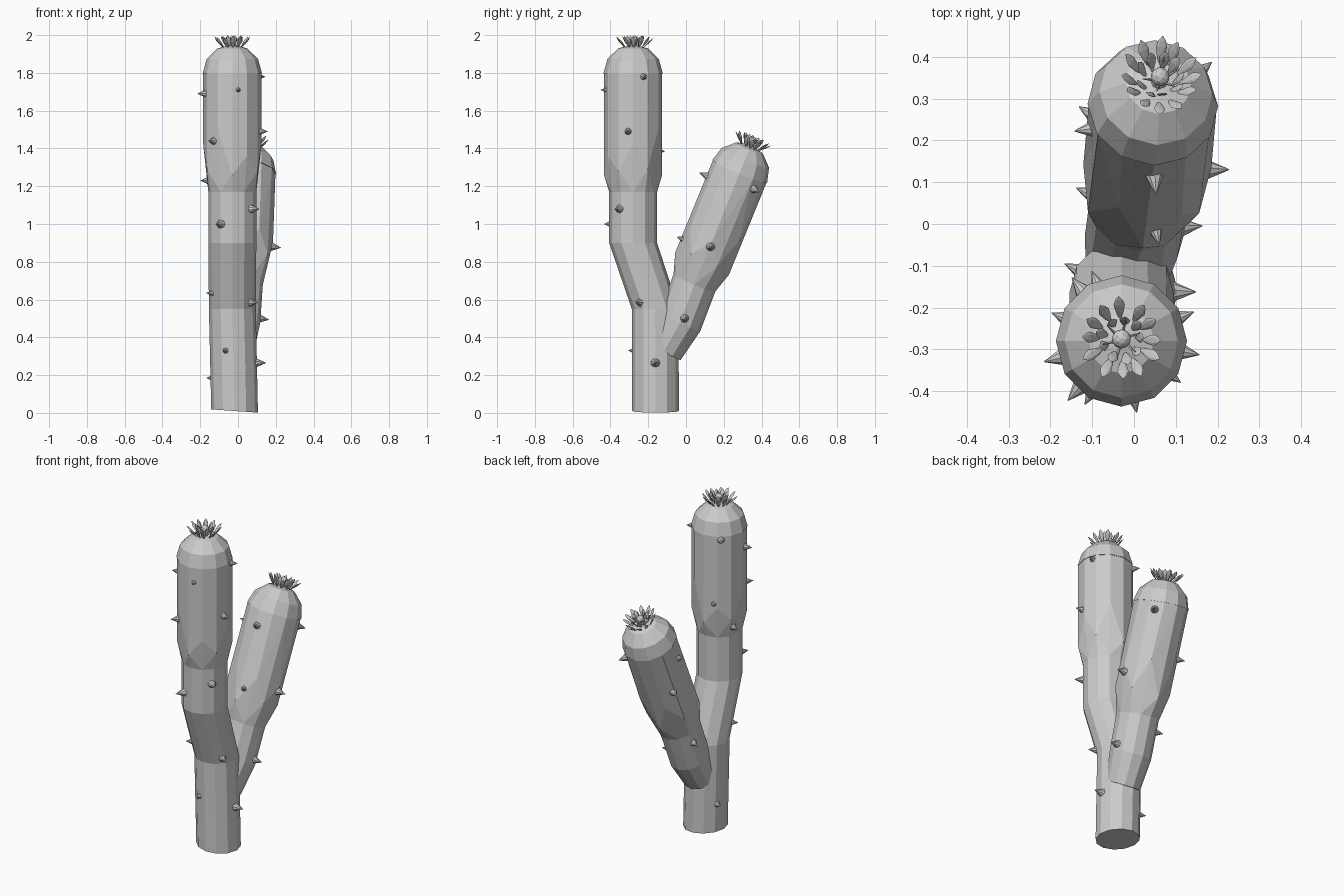
import bpy, bmesh, math, random
from mathutils import Vector, Matrix
from mathutils.bvhtree import BVHTree

if "Cube" in bpy.data.objects:
    bpy.data.objects.remove(bpy.data.objects["Cube"])

random.seed(4)
UP = Vector((0, 0, 1))


def finish(bm, name):
    bmesh.ops.recalc_face_normals(bm, faces=bm.faces)
    mesh = bpy.data.meshes.new(name)
    bm.to_mesh(mesh)
    obj = bpy.data.objects.new(name, mesh)
    bpy.context.collection.objects.link(obj)
    return obj


def frame(origin, axis):
    q = UP.rotation_difference(Vector(axis).normalized())
    return Matrix.Translation(origin) @ q.to_matrix().to_4x4()


def loft(bm, rings, n=12, flat=1.0, turn=0.0, mat=None):
    """rings: (centre, axis, radius, per-side offsets along the axis)"""
    loops = []
    for centre, axis, r, offs in rings:
        m = frame(Vector(centre), axis)
        if mat:
            m = mat @ m
        loops.append([bm.verts.new(m @ Vector((
            r * math.cos(turn + math.tau * i / n),
            r * flat * math.sin(turn + math.tau * i / n),
            offs[i % len(offs)]))) for i in range(n)])
    for a, b in zip(loops, loops[1:]):
        for i in range(n):
            j = (i + 1) % n
            bm.faces.new((a[i], a[j], b[j], b[i]))
    bm.faces.new(loops[0][::-1])
    bm.faces.new(loops[-1])


def cone(bm, mat, r1, r2, h, n):
    bmesh.ops.create_cone(bm, cap_ends=True, segments=n, radius1=r1, radius2=r2,
                          depth=h, matrix=mat @ Matrix.Translation((0, 0, h / 2)))


def stem(name, rings):
    bm = bmesh.new()
    loft(bm, rings)
    bmesh.ops.triangulate(bm, faces=[f for f in bm.faces if len(f.verts) == 4])
    bmesh.ops.recalc_face_normals(bm, faces=bm.faces)
    tree = BVHTree.FromBMesh(bm)
    finish(bm, name)
    return tree


def dome(name, mat, r):
    bm = bmesh.new()
    loft(bm, [((0, 0, r * 0.97 * math.sin(math.radians(a))), UP,
               max(r * math.cos(math.radians(a)), 0.002), [0]) for a in (0, 30, 60, 89.5)], mat=mat)
    finish(bm, name)


def thorns(name, tree, path, axis, spots):
    bm = bmesh.new()
    for z, azimuth, size in spots:
        # axis point at this height
        for (a, *_), (b, *_) in zip(path, path[1:]):
            if a[2] <= z <= b[2]:
                c = Vector(a).lerp(Vector(b), (z - a[2]) / (b[2] - a[2]))
                break
        t = math.radians(azimuth)
        d = Vector((math.cos(t), math.sin(t), 0))
        hit = tree.ray_cast(c + d, -d)[0]
        out = (d - axis * d.dot(axis)).normalized()
        cone(bm, frame(hit - out * 0.012, out), 0.025 * size, 0.001, 0.055 * size, 9)
    finish(bm, name)


def flower(name, mat):
    # pointed petals in two rings
    bm = bmesh.new()
    for count, radius, tilt, length, low in ((12, 0.052, 42, 0.07, -0.014), (9, 0.034, 24, 0.06, -0.008)):
        for i in range(count):
            a = math.tau * (i + random.uniform(-0.15, 0.15)) / count
            tip = math.radians(tilt + random.uniform(-7, 7))
            m = (mat @ Matrix.Rotation(a, 4, 'Z') @ Matrix.Translation((radius, 0, low))
                 @ Matrix.Rotation(tip, 4, 'Y') @ Matrix.Rotation(math.pi / 2, 4, 'Z'))
            loft(bm, [((0, 0, length * k), UP, r, [0]) for k, r in
                      ((0, 0.003), (0.3, 0.010), (0.6, 0.0135), (0.82, 0.009), (1, 0.0008))],
                 n=6, flat=0.28, mat=m)
    finish(bm, name + "_petals")
    # centre: stalk, ball and fine spikes
    bm = bmesh.new()
    cone(bm, mat @ Matrix.Translation((0, 0, -0.01)), 0.022, 0.012, 0.025, 8)
    bmesh.ops.create_icosphere(bm, subdivisions=2, radius=0.023,
                               matrix=mat @ Matrix.Translation((0, 0, 0.022)))
    for i in range(6):
        m = mat @ Matrix.Rotation(math.tau * i / 6 + 0.3, 4, 'Z') @ Matrix.Rotation(math.radians(50), 4, 'Y')
        cone(bm, m, 0.007, 0.001, 0.06, 5)
    finish(bm, name + "_centre")


# main trunk
ZIG = [0.16, 0.03, 0.24, 0.0, 0.1, 0.02]
trunk = [
    ((-0.018, -0.162, 0.01), (0.07, 0, 1), 0.124, [0]),
    ((-0.03, -0.163, 0.55), UP, 0.124, [0]),
    ((-0.03, -0.28, 0.90), UP, 0.127, [0]),
    ((-0.03, -0.28, 1.17), UP, 0.127, [0]),
    ((-0.03, -0.28, 1.26), UP, 0.154, ZIG),
    ((-0.03, -0.28, 1.80), UP, 0.154, [0]),
]
trunk_tree = stem("trunk", trunk)
dome("trunk_cap", Matrix.Translation((-0.03, -0.28, 1.798)), 0.157)
thorns("trunk_thorns", trunk_tree, trunk, UP, [
    (1.78, 22, 0.9), (1.71, 282, 0.7), (1.69, 195, 1), (1.775, 128, 1), (1.49, 350, 0.95),
    (1.44, 228, 1), (1.385, 113, 0.8), (1.23, 158, 1), (1.08, 325, 1.1), (1.0, 240, 1.1),
    (0.635, 208, 0.8), (0.585, 325, 1), (0.33, 250, 0.8), (0.185, 155, 0.9), (0.265, 0, 1.1)])
flower("trunk_flower", Matrix.Translation((-0.03, -0.275, 1.95)))

# leaning branch
LEAN = Vector((0.10, 0.385, 0.92)).normalized()
branch = [
    ((-0.015, -0.115, 0.33), (0.06, 0.5, 0.85), 0.10, [0]),
    ((0.0, -0.03, 0.485), (0.06, 0.45, 0.88), 0.118, [0]),
    ((0.012, 0.045, 0.69), LEAN, 0.120, [0]),
    ((0.018, 0.085, 0.79), LEAN, 0.154, [0.14, 0.03, 0.2, 0.0, 0.16, 0.04]),
    ((0.045, 0.285, 1.28), LEAN, 0.154, [0]),
]
branch_tree = stem("branch", branch)
dome("branch_cap", frame(Vector(branch[-1][0]), LEAN), 0.157)
thorns("branch_thorns", branch_tree, branch, LEAN, [
    (0.5, 8, 1.1), (0.88, 3, 1.1), (1.185, 45, 1.1), (1.255, 272, 1), (0.92, 280, 0.8),
    (1.0, 145, 1), (0.62, 155, 1), (1.2, 190, 0.9)])
flower("branch_flower", frame(Vector(branch[-1][0]) + LEAN * 0.153, LEAN))
